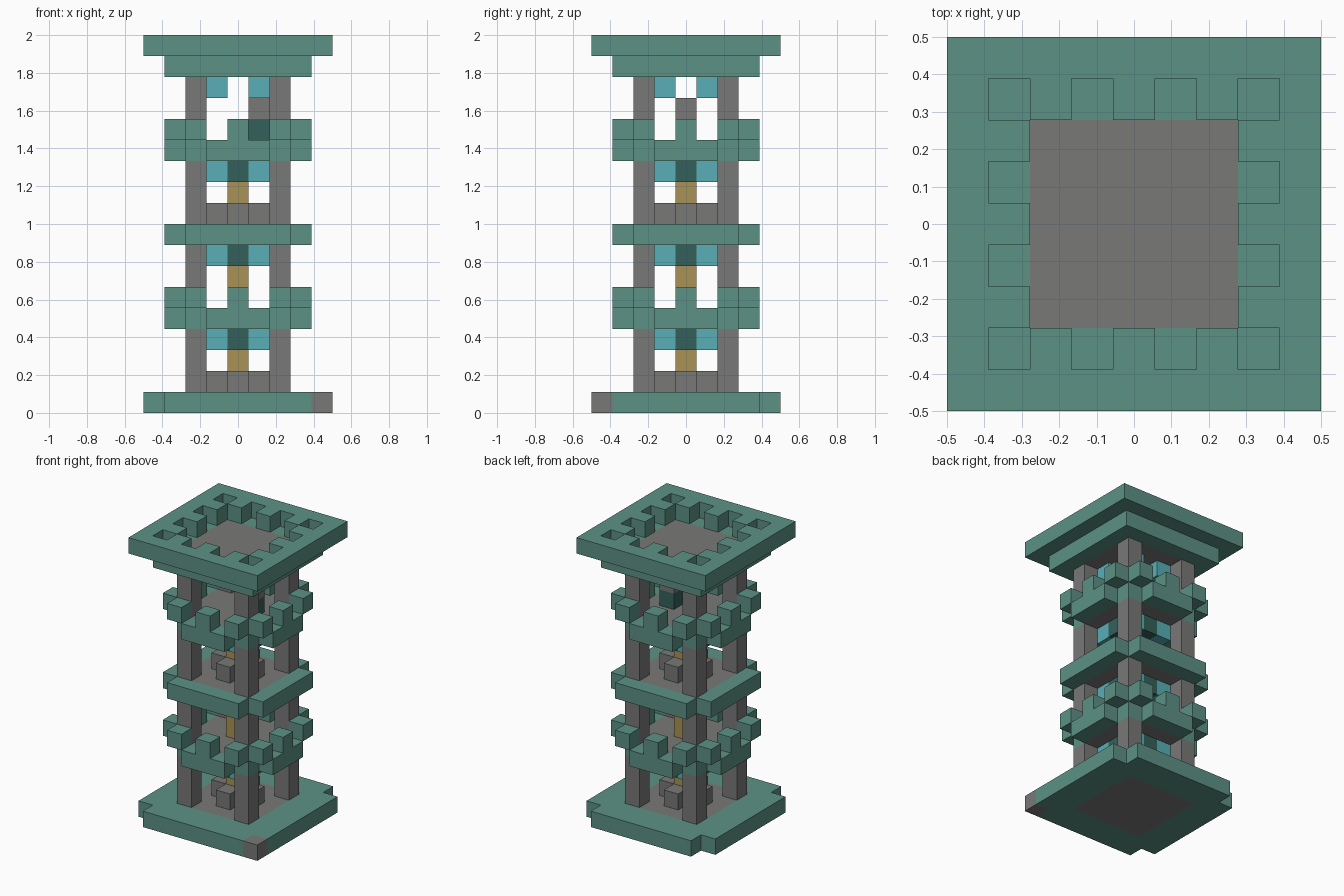
import bpy
import bmesh
from mathutils import Vector

cube = bpy.data.objects.get("Cube")
if cube:
    bpy.data.objects.remove(cube, do_unlink=True)

UNIT = 1 / 9          # block size
COLOURS = {
    "sea_green": (0.107, 0.283, 0.231),
    "stone_gray": (0.191, 0.189, 0.187),
    "lantern_cyan": (0.098, 0.429, 0.468),
    "gold": (0.392, 0.287, 0.098),
    "dark_green": (0.034, 0.120, 0.105),
}


def make_material(name, rgb):
    mat = bpy.data.materials.new(name)
    mat.use_nodes = True
    mat.diffuse_color = (*rgb, 1)
    mat.node_tree.nodes["Principled BSDF"].inputs["Base Color"].default_value = (*rgb, 1)
    return mat


materials = {name: make_material(name, rgb) for name, rgb in COLOURS.items()}
blocks = {}           # cell -> part name
part_colour = {}


def place(part, colour, cells, levels):
    part_colour[part] = colour
    for level in levels:
        for x, y in cells:
            blocks[(x, y, level)] = part


def square(r):
    return {(x, y) for x in range(-r, r + 1) for y in range(-r, r + 1)}


def corners(r):
    return {(x, y) for x in (-r, r) for y in (-r, r)}


def edge(r, offsets):
    """Cells at distance r on all four sides, at the given offsets."""
    return {c for o in offsets for s in (-r, r) for c in ((o, s), (s, o))}


centre = {(0, 0)}
cross = edge(1, [0])

# Base slab with three open corners and one stone corner
place("base_rim", "sea_green", square(4) - square(2) - corners(4), [0])
place("base_floor", "stone_gray", square(2), [0])
place("base_corner_stone", "stone_gray", {(4, -4)}, [0])

# Corner pillars through the full height
place("corner_pillars", "stone_gray", corners(2), range(1, 16))

# Two matching storeys with altar, lanterns, and balconies
for name, z in (("lower", 1), ("upper", 9)):
    place(name + "_altar_steps", "stone_gray", cross, [z])
    place(name + "_altar_post", "gold", centre, [z, z + 1])
    place(name + "_vault", "dark_green", cross | centre, [z + 2])
    place(name + "_lanterns", "lantern_cyan", corners(1), [z + 2])
    place(name + "_balcony_floor", "stone_gray", square(2) - corners(2), [z + 3])
    place(name + "_balcony_brackets", "sea_green",
          edge(3, [-1, 0, 1]) | corners(2), [z + 3])
    place(name + "_balcony_battlements", "sea_green", edge(3, [-2, 0, 2]), [z + 4])

# Middle room and the ledge above it
place("middle_post", "gold", centre, [5, 6])
place("middle_vault", "dark_green", cross | centre, [7])
place("middle_lanterns", "lantern_cyan", corners(1), [7])
place("middle_floor", "stone_gray", square(2), [8])
place("middle_ledge", "sea_green", edge(3, range(-2, 3)), [8])

# Top room with a seat and hanging lanterns
place("seat_base", "dark_green", {(1, 0)}, [13])
place("seat_top", "stone_gray", {(1, 0)}, [14])
place("top_lanterns", "lantern_cyan", corners(1), [15])

# Roof slab and notched parapet
place("roof_floor", "stone_gray", square(2), [16])
place("roof_rim", "sea_green", square(3) - square(2), [16])
place("roof_parapet", "sea_green", (square(4) - square(3)) | edge(3, [-2, 0, 2]), [17])


def build(part):
    """Make one mesh from the exposed sides of a part's blocks."""
    bm = bmesh.new()
    for cell in [c for c, p in blocks.items() if p == part]:
        mid = Vector(cell) + Vector((0, 0, 0.5))
        for axis in range(3):
            for sign in (-1, 1):
                n = Vector((0, 0, 0))
                n[axis] = sign
                if tuple(int(a + b) for a, b in zip(cell, n)) in blocks:
                    continue
                u = Vector((0, 0, 0))
                u[(axis + 1) % 3] = 0.5
                v = n.cross(u)
                c = mid + n / 2
                quad = (c - u - v, c + u - v, c + u + v, c - u + v)
                bm.faces.new([bm.verts.new(p * UNIT) for p in quad])
    bmesh.ops.remove_doubles(bm, verts=bm.verts[:], dist=0.001)
    if bm.faces:
        mesh = bpy.data.meshes.new(part)
        bm.to_mesh(mesh)
        mesh.materials.append(materials[part_colour[part]])
        bpy.context.collection.objects.link(bpy.data.objects.new(part, mesh))
    bm.free()


for part in part_colour:
    build(part)
